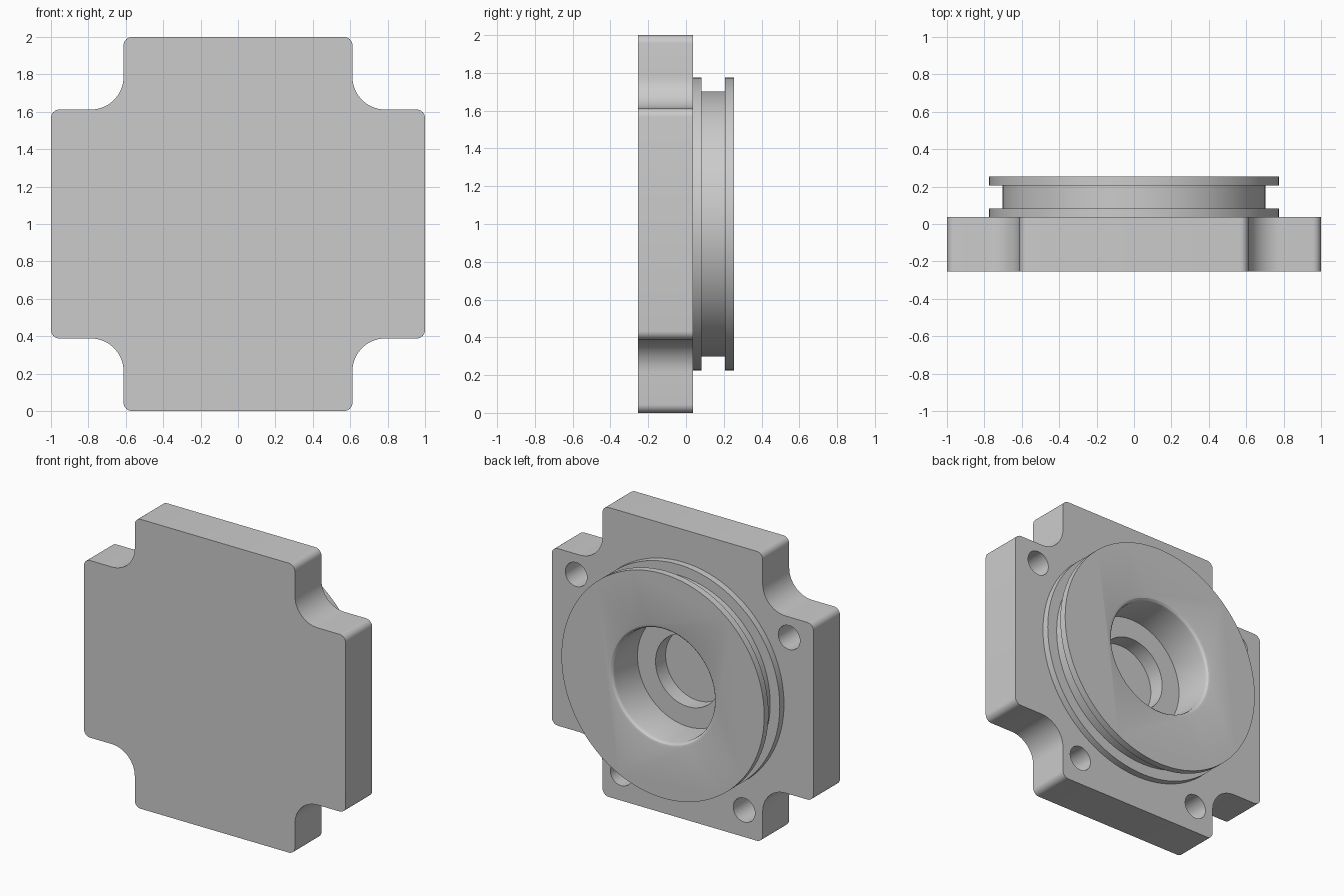
import bpy, bmesh, math
from mathutils import Matrix, Vector

if "Cube" in bpy.data.objects:
    bpy.data.objects.remove(bpy.data.objects["Cube"])

FRONT, FACE, BACK = -0.253, 0.037, 0.253   # depth levels along y
CZ = 1.0                                   # height of the centre axis


def make_object(name, bm):
    bmesh.ops.recalc_face_normals(bm, faces=bm.faces)
    mesh = bpy.data.meshes.new(name)
    bm.to_mesh(mesh)
    bm.free()
    obj = bpy.data.objects.new(name, mesh)
    bpy.context.collection.objects.link(obj)
    return obj


def lathe(name, profile, cx=0.0, cz=CZ, steps=96):
    """Closed solid turned about a y-parallel axis; profile is (radius, y)."""
    bm = bmesh.new()
    rings = []
    for r, y in profile:
        rings.append([bm.verts.new((cx + r * math.cos(2 * math.pi * i / steps), y,
                                    cz + r * math.sin(2 * math.pi * i / steps)))
                      for i in range(steps)])
    for a, b in zip(rings, rings[1:]):
        for i in range(steps):
            j = (i + 1) % steps
            bm.faces.new((a[i], a[j], b[j], b[i]))
    bm.faces.new(rings[0])
    bm.faces.new(rings[-1])
    return make_object(name, bm)


def arc(cx, cz, r, a0, a1, n):
    return [(cx + r * math.cos(math.radians(a0 + (a1 - a0) * i / n)),
             cz + r * math.sin(math.radians(a0 + (a1 - a0) * i / n))) for i in range(n + 1)]


def boolean(target, tool, operation):
    mod = target.modifiers.new(operation.lower(), 'BOOLEAN')
    mod.object, mod.operation, mod.solver = tool, operation, 'EXACT'
    bpy.context.view_layer.objects.active = target
    bpy.ops.object.modifier_apply(modifier=mod.name)
    bpy.data.objects.remove(tool, do_unlink=True)


# Cross-shaped plate: one rounded corner, repeated four times by rotation
W, R, F = 0.612, 0.045, 0.175
corner = (arc(1 - R, W - R, R, 0, 90, 6)
          + arc(W + F, W + F, F, 270, 180, 14)
          + arc(W - R, 1 - R, R, 0, 90, 6))
bm = bmesh.new()
outline = []
for k in range(4):
    rot = Matrix.Rotation(math.radians(90 * k), 2)
    for p in corner:
        q = rot @ Vector(p)
        outline.append(bm.verts.new((q.x, FRONT, q.y + CZ)))
face = bm.faces.new(outline)
ext = bmesh.ops.extrude_face_region(bm, geom=[face])
bmesh.ops.translate(bm, vec=(0, FACE - FRONT, 0),
                    verts=[v for v in ext['geom'] if isinstance(v, bmesh.types.BMVert)])
body = make_object("flange_body", bm)

# Round spigot with a seal groove
boss = lathe("spigot", [(0.775, 0.0), (0.775, 0.083), (0.702, 0.083),
                        (0.702, 0.206), (0.775, 0.206), (0.775, BACK)])
boolean(body, boss, 'UNION')

# Stepped blind bore with an eased rim
bore = lathe("bore_cutter", [(0.247, -0.13), (0.247, -0.02), (0.385, -0.02), (0.385, 0.223),
                             (0.389, 0.238), (0.40, 0.249), (0.415, BACK), (0.415, 0.3)])
boolean(body, bore, 'DIFFERENCE')

# Four blind bolt holes on a common circle
for sx in (-1, 1):
    for ang in (30, -60):
        a = math.radians(ang)
        hole = lathe("hole_cutter", [(0.083, FACE - 0.22), (0.083, FACE + 0.05)],
                     sx * 0.94 * math.cos(a), CZ + 0.94 * math.sin(a), 32)
        boolean(body, hole, 'DIFFERENCE')

# Smooth curved walls, crisp edges
bpy.ops.object.select_all(action='DESELECT')
body.select_set(True)
bpy.context.view_layer.objects.active = body
bpy.ops.object.shade_smooth_by_angle(angle=math.radians(30))
